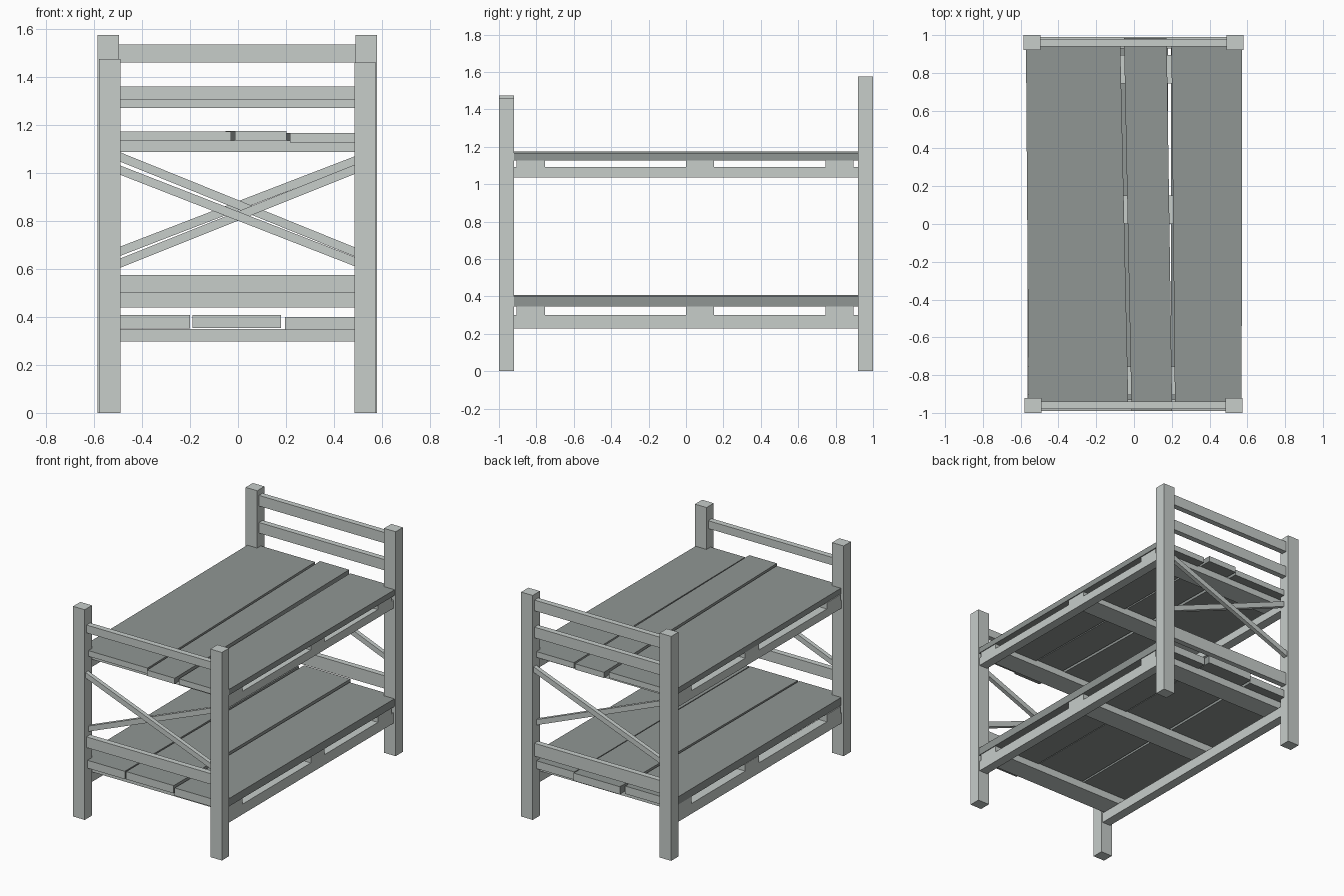
import bpy, bmesh, math
from mathutils import Matrix, Vector

old = bpy.data.objects.get("Cube")
if old:
    bpy.data.objects.remove(old, do_unlink=True)


def material(name, rgb):
    m = bpy.data.materials.new(name)
    m.use_nodes = True
    m.diffuse_color = (*rgb, 1)
    m.node_tree.nodes["Principled BSDF"].inputs["Base Color"].default_value = (*rgb, 1)
    return m


FRAME = material("pale grey wood", (0.57, 0.61, 0.59))
BOARD = material("dark grey wood", (0.28, 0.305, 0.295))


def finish(name, bm, mats):
    bmesh.ops.recalc_face_normals(bm, faces=bm.faces)
    mesh = bpy.data.meshes.new(name)
    bm.to_mesh(mesh)
    bm.free()
    for m in mats:
        mesh.materials.append(m)
    ob = bpy.data.objects.new(name, mesh)
    bpy.context.collection.objects.link(ob)
    return ob


def box(name, x, y, z):
    """Axis-aligned bar given as three (min, max) ranges."""
    lo, hi = Vector((x[0], y[0], z[0])), Vector((x[1], y[1], z[1]))
    bm = bmesh.new()
    bmesh.ops.create_cube(bm, size=1, matrix=Matrix.Translation((lo + hi) / 2)
                          @ Matrix.Diagonal((*(hi - lo), 1)))
    return finish(name, bm, [FRAME])


def brace(name, y, z_left, z_right):
    """Thin diagonal bar between the posts of one end."""
    a, b = Vector((-0.5, y, z_left)), Vector((0.5, y, z_right))
    d = b - a
    bm = bmesh.new()
    bmesh.ops.create_cube(bm, size=1, matrix=Matrix.Translation((a + b) / 2)
                          @ Matrix.Rotation(-math.atan2(d.z, d.x), 4, 'Y')
                          @ Matrix.Diagonal((d.length, 0.03, 0.036, 1)))
    return finish(name, bm, [FRAME])


def plank(name, front, back, y, z):
    """Slightly crooked board: x range at the front and at the back, pale sawn ends."""
    bm = bmesh.new()
    outline = [(front[0], y[0]), (front[1], y[0]), (back[1], y[1]), (back[0], y[1])]
    base = bm.faces.new([bm.verts.new((px, py, z[0])) for px, py in outline])
    top = bmesh.ops.extrude_face_region(bm, geom=[base])["geom"]
    bmesh.ops.translate(bm, vec=(0, 0, z[1] - z[0]),
                        verts=[v for v in top if isinstance(v, bmesh.types.BMVert)])
    bm.normal_update()
    for f in bm.faces:
        f.material_index = 1 if abs(f.normal.y) > 0.9 else 0
    return finish(name, bm, [BOARD, FRAME])


# Corner posts
box("front_right_post", (-0.58, -0.49), (-1, -0.92), (0, 1.475))
box("front_left_post", (0.485, 0.575), (-1, -0.92), (0, 1.46))
box("back_right_post", (-0.585, -0.495), (0.92, 1), (0, 1.575))
box("back_left_post", (0.49, 0.58), (0.92, 1), (0, 1.575))

# End rails
FRONT_Y, BACK_Y, SPAN = (-0.98, -0.94), (0.94, 0.98), (-0.5, 0.5)
box("front_upper_rail", SPAN, FRONT_Y, (1.305, 1.36))
box("front_lower_rail", SPAN, FRONT_Y, (0.5, 0.575))
box("back_top_rail", SPAN, BACK_Y, (1.46, 1.535))
box("back_upper_rail", SPAN, BACK_Y, (1.27, 1.345))
box("back_lower_rail", SPAN, BACK_Y, (0.44, 0.53))

# Crossed braces on both ends
brace("front_brace_falling", -0.975, 1.015, 0.625)
brace("front_brace_rising", -0.945, 0.62, 1.02)
brace("back_brace_falling", 0.945, 1.07, 0.665)
brace("back_brace_rising", 0.975, 0.67, 1.055)

# Side rails and cross slats of the two bunks
for bunk, rail, slat in (("lower", (0.228, 0.3), (0.298, 0.35)),
                         ("upper", (1.035, 1.092), (1.088, 1.135))):
    for side, s in (("left", 1), ("right", -1)):
        box(f"{bunk}_{side}_side_rail", sorted((s * 0.5, s * 0.565)), (-0.93, 0.93), rail)
    for place, y in (("front", -0.83), ("middle", 0.075), ("back", 0.82)):
        box(f"{bunk}_{place}_slat", (-0.565, 0.565), (y - 0.075, y + 0.075), slat)

# Lower bunk planks
plank("lower_right_plank", (-0.56, -0.2), (-0.57, -0.2), (-0.97, 0.96), (0.352, 0.407))
plank("lower_middle_plank", (-0.19, 0.18), (-0.18, 0.18), (-0.97, 0.99), (0.354, 0.408))
plank("lower_left_plank", (0.195, 0.57), (0.195, 0.57), (-0.98, 0.96), (0.345, 0.4))

# Upper bunk planks
plank("upper_right_plank", (-0.558, -0.03), (-0.572, -0.073), (-0.96, 0.96), (1.133, 1.173))
plank("upper_middle_plank", (-0.013, 0.202), (-0.053, 0.173), (-0.99, 0.985), (1.135, 1.175))
plank("upper_left_plank", (0.217, 0.57), (0.198, 0.572), (-0.965, 0.96), (1.126, 1.166))
